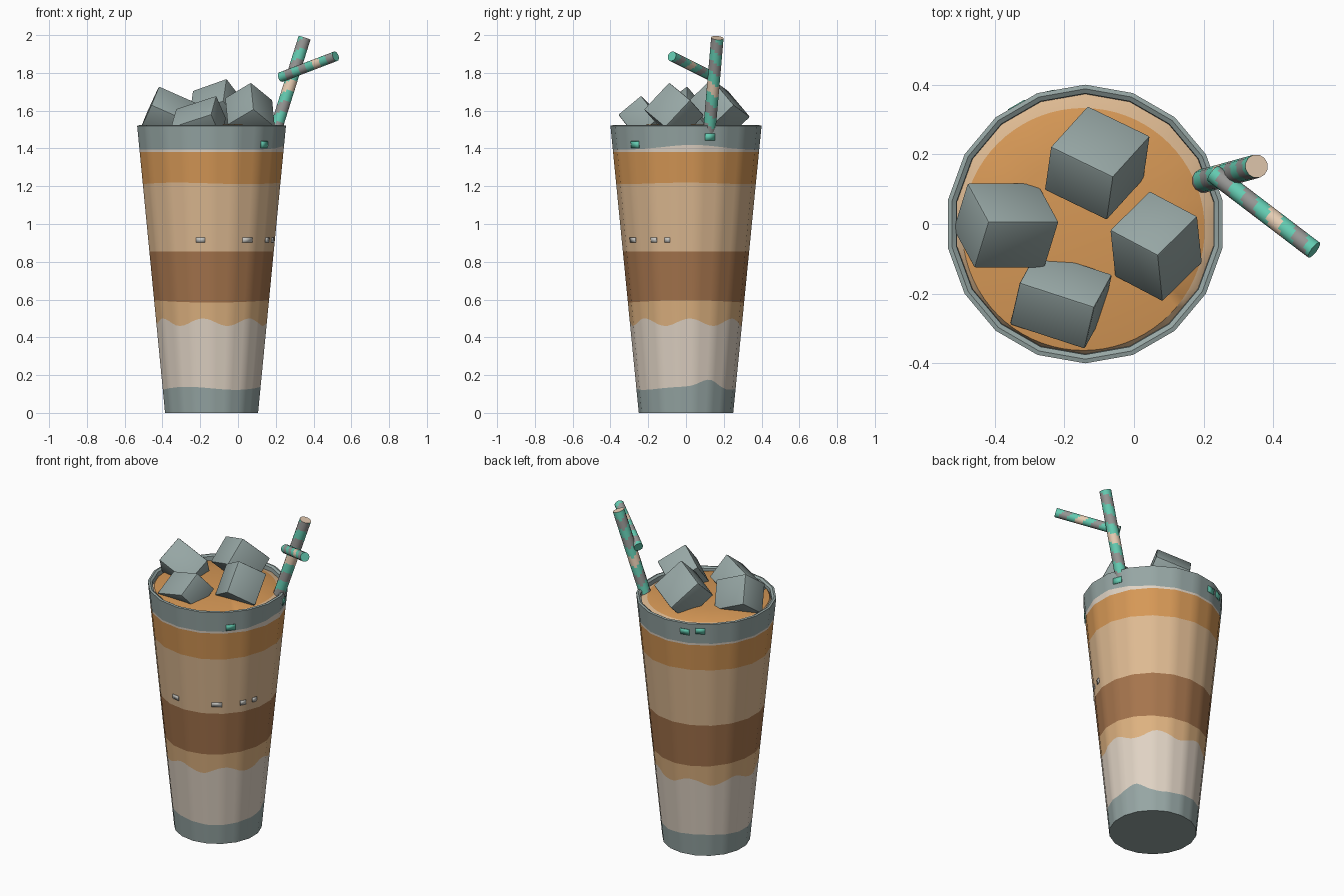
import bpy, bmesh, math
from mathutils import Vector

if "Cube" in bpy.data.objects:
    bpy.data.objects.remove(bpy.data.objects["Cube"], do_unlink=True)

CX = -0.14            # cup axis
SIDES, SUB = 18, 4    # cup facets, and splits in each facet
N = SIDES * SUB
TOP = 1.52


def material(name, rgb):
    lin = [((c / 255 + 0.055) / 1.055) ** 2.4 for c in rgb] + [1]
    m = bpy.data.materials.new(name)
    m.use_nodes = True
    m.diffuse_color = lin
    m.node_tree.nodes["Principled BSDF"].inputs["Base Color"].default_value = lin
    return m


GREY = material("ice grey", (150, 166, 164))
CREAM = material("milk cream", (224, 211, 196))
GOLD = material("golden tan", (222, 178, 128))
TAN = material("latte tan", (222, 186, 146))
BROWN = material("coffee brown", (166, 117, 77))
ORANGE = material("caramel orange", (214, 152, 86))
TEAL = material("straw teal", (100, 204, 178))
WARM = material("straw grey", (150, 150, 148))
PEACH = material("straw cream", (232, 206, 180))
PALE = material("pale highlight", (200, 199, 194))


def finish(bm, name, mats, angle=30):
    bmesh.ops.recalc_face_normals(bm, faces=bm.faces)
    me = bpy.data.meshes.new(name)
    bm.to_mesh(me)
    bm.free()
    for m in mats:
        me.materials.append(m)
    me.shade_smooth()
    me.set_sharp_from_angle(angle=math.radians(angle))
    ob = bpy.data.objects.new(name, me)
    bpy.context.collection.objects.link(ob)
    return ob


def loft(bm, rings, pick):
    """Bridge closed rings of points; pick(ring, side) gives the material."""
    rows = [[bm.verts.new(p) for p in ring] for ring in rings]
    n = len(rows[0])
    for i, (lo, hi) in enumerate(zip(rows, rows[1:])):
        for j in range(n):
            k = (j + 1) % n
            bm.faces.new((lo[j], lo[k], hi[k], hi[j])).material_index = pick(i, j)
    return rows


def on_cup(theta, z, out=0.0, radius=None):
    """Point on the faceted, tapered cup wall."""
    r = (0.25 + 0.15 * z / TOP if radius is None else radius) + out
    step = math.tau / SIDES
    local = (theta - math.pi / 2) % step - step / 2
    r *= math.cos(step / 2) / math.cos(local)
    return Vector((CX + r * math.cos(theta), r * math.sin(theta), z))


def bump(theta, deg, width):
    d = (math.degrees(theta) - deg + 180) % 360 - 180
    return math.exp(-(d / width) ** 2)


# Cup wall: one ring at each layer boundary
ANGLES = [math.pi / 2 + math.tau * j / N for j in range(N)]
levels = [
    lambda t: 0,
    lambda t: 0.13 + 0.008 * math.cos(3 * t) + 0.045 * bump(t, 28, 16),
    lambda t: 0.48 + 0.02 * math.cos(7 * (t - math.radians(261))),
    lambda t: 0.59 + 0.006 * math.cos(2 * t),
    lambda t: 0.855,
    lambda t: 1.215 + 0.004 * math.cos(3 * t),
    lambda t: 1.382,
    lambda t: 1.394 + 0.025 * bump(t, 5, 30),
    lambda t: TOP,
]
rings = [[on_cup(t, f(t)) for t in ANGLES] for f in levels]
rings += [[on_cup(t, z, radius=r) for t in ANGLES]
          for z, r in ((1.523, 0.388), (1.515, 0.375), (1.47, 0.372))]
bands = [0, 1, 2, 4, 3, 5, 1, 0, 0, 0, 0]
bm = bmesh.new()
rows = loft(bm, rings, lambda i, j: bands[i])
bm.faces.new(rows[0])
finish(bm, "layered_cup", [GREY, CREAM, GOLD, TAN, BROWN, ORANGE])

# Drink surface: gently domed, foam edge around an off-centre caramel pool
bm = bmesh.new()
edge = [on_cup(t, 1.49, radius=0.374) for t in ANGLES]
pool = [Vector((CX - 0.005 + 0.348 * math.cos(t), -0.015 + 0.348 * math.sin(t), 1.505))
        for t in ANGLES]
mid = [Vector((CX + 0.2 * math.cos(t), 0.2 * math.sin(t), 1.528)) for t in ANGLES]
rows = loft(bm, [edge, pool, mid], lambda i, j: i)
bm.faces.new(rows[-1]).material_index = 1
finish(bm, "drink_surface", [TAN, ORANGE])


# Small painted flecks on the cup wall
def fleck(name, deg, z, w, h, mat):
    bm = bmesh.new()
    a, b = (math.radians(deg + s * w) for s in (-1, 1))
    quad = [bm.verts.new(on_cup(t, zz, 0.003))
            for t, zz in ((a, z - h), (b, z - h), (b, z + h), (a, z + h))]
    f = bm.faces.new(quad)
    ob = finish(bm, name, [mat])
    sol = ob.modifiers.new("thickness", "SOLIDIFY")
    sol.thickness = 0.004
    sol.offset = 0


for i, (deg, w) in enumerate(((260, 4), (304, 5), (330, 3), (343, 2.5))):
    fleck(f"pale_fleck_{i + 1}", deg, 0.915, w, 0.014, PALE)
for i, (deg, z) in enumerate(((316, 1.42), (19, 1.46), (107, 1.465), (120, 1.475))):
    fleck(f"teal_fleck_{i + 1}", deg, z, 4, 0.018, TEAL)


# Ice cubes: top corner and the three edges falling from it
def ice(name, corner, a, b, c):
    p, a, b, c = map(Vector, (corner, a, b, c))
    bm = bmesh.new()
    loft(bm, [[p, p + a, p + a + b, p + b],
              [p + c, p + a + c, p + a + b + c, p + b + c]], lambda i, j: 0)
    bmesh.ops.holes_fill(bm, edges=bm.edges, sides=4)
    bmesh.ops.recalc_face_normals(bm, faces=bm.faces)
    bmesh.ops.bevel(bm, geom=bm.edges[:], offset=0.006, segments=2,
                    profile=0.5, affect="EDGES")
    finish(bm, name, [GREY], 40)


ice("ice_cube_back", (-0.06, 0.135, 1.77),
    (-0.18, 0.087, -0.064), (0.107, 0.118, -0.14), (-0.018, -0.125, -0.119))
ice("ice_cube_right", (-0.418, 0.006, 1.73),
    (-0.061, 0.112, -0.132), (0.203, 0.0, -0.09), (-0.041, -0.133, -0.1))
ice("ice_cube_left", (0.068, -0.09, 1.75),
    (-0.138, 0.073, -0.082), (0.115, 0.113, -0.094), (0.014, -0.134, -0.143))
ice("ice_cube_front", (-0.114, -0.239, 1.68),
    (-0.215, 0.07, -0.07), (0.052, 0.095, -0.12), (-0.028, -0.121, -0.1))


# Straws: capped tubes with spiral stripes
def straw(name, start, end, radius, turns, cap):
    start, end = Vector(start), Vector(end)
    axis = end - start
    q = axis.to_track_quat("Z", "Y")
    n, steps = 12, turns * 8

    def stripe(i, j):
        s = i / 8 + 0.5 * abs(2 * j / n - 1)
        if s % 1 < 0.5:
            return 0
        return 2 if int(s) % 3 == 2 else 1

    bm = bmesh.new()
    rows = loft(bm, [[start + axis * i / steps + q @ Vector(
        (radius * math.cos(math.tau * j / n), radius * math.sin(math.tau * j / n), 0))
        for j in range(n)] for i in range(steps + 1)], stripe)
    for row in (rows[0], rows[-1]):
        bm.faces.new(row).material_index = cap
    finish(name=name, bm=bm, mats=[TEAL, WARM, PEACH], angle=40)


straw("tall_straw", (0.178, 0.118, 1.43), (0.352, 0.166, 1.985), 0.034, 5, 2)
straw("crossing_straw", (0.228, 0.145, 1.778), (0.517, -0.075, 1.888), 0.027, 4, 0)
